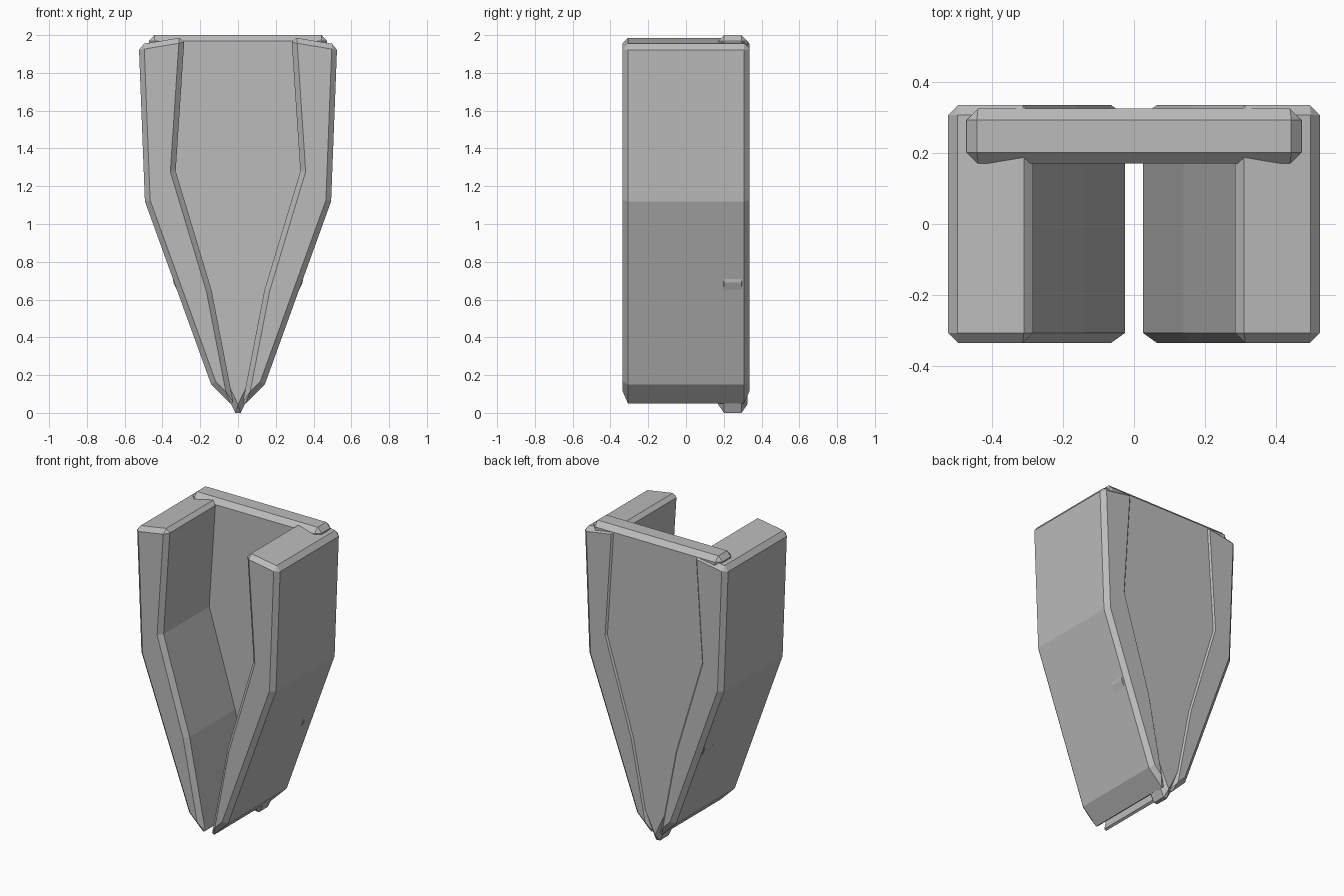
import bpy, bmesh
from mathutils import Vector

cube = bpy.data.objects.get("Cube")
if cube:
    bpy.data.objects.remove(cube, do_unlink=True)

GREY = (0.5, 0.5, 0.5, 1)
grey = bpy.data.materials.new("plain grey")
grey.use_nodes = True
grey.diffuse_color = GREY
grey.node_tree.nodes["Principled BSDF"].inputs["Base Color"].default_value = GREY


def inset(points, d):
    """Mitred inset of a counter-clockwise outline."""
    result = []
    for i, p in enumerate(points):
        a = (p - points[i - 1]).normalized()
        b = (points[(i + 1) % len(points)] - p).normalized()
        na, nb = Vector((-a.y, a.x)), Vector((-b.y, b.x))
        result.append(p + (na + nb) * d / (1 + na.dot(nb)))
    return result


def chamfered_slab(name, outline, cut_corners, y0, y1, d):
    """Extrude an (x, z) outline along y with chamfered rims and cut corners."""
    pts = [Vector(p) for p in outline]
    n = len(pts)
    bm = bmesh.new()
    for cap_y, rim_y in ((y0, y0 + d), (y1, y1 - d)):
        cap = [bm.verts.new((p.x, cap_y, p.y)) for p in inset(pts, d)]
        rim = []
        for i, p in enumerate(pts):
            ends = [p]
            if i in cut_corners:
                ends = [p + (q - p).normalized() * d
                        for q in (pts[i - 1], pts[(i + 1) % n])]
            rim.append([bm.verts.new((e.x, rim_y, e.y)) for e in ends])
        bm.faces.new(cap)
        for i in range(n):
            j = (i + 1) % n
            bm.faces.new((cap[i], rim[i][-1], rim[j][0], cap[j]))
            if len(rim[i]) == 2:
                bm.faces.new((cap[i], *rim[i]))
        loop = [v for corner in rim for v in corner]
        if cap_y == y0:
            first = loop
    # Walls between the two rims
    for i in range(len(loop)):
        bm.faces.new((first[i - 1], first[i], loop[i], loop[i - 1]))
    bmesh.ops.recalc_face_normals(bm, faces=bm.faces)
    mesh = bpy.data.meshes.new(name)
    bm.to_mesh(mesh)
    bm.free()
    mesh.materials.append(grey)
    obj = bpy.data.objects.new(name, mesh)
    bpy.context.collection.objects.link(obj)


# Tapering side walls
wall = [(0.02, 0.03), (0.142, 0.15), (0.493, 1.12), (0.525, 1.95),
        (0.283, 1.99), (0.33, 1.28), (0.14, 0.65)]
mirrored = [(-x, z) for x, z in reversed(wall)]
chamfered_slab("left_wall", wall, {0, 3, 4}, -0.335, 0.335, 0.028)
chamfered_slab("right_wall", mirrored, {6, 3, 2}, -0.335, 0.335, 0.028)

# Pointed back panel
panel = [(0, -0.03), (0.342, 0.69), (0.475, 2), (-0.475, 2), (-0.342, 0.69)]
chamfered_slab("back_panel", panel, {0, 2, 3}, 0.17, 0.325, 0.032)
